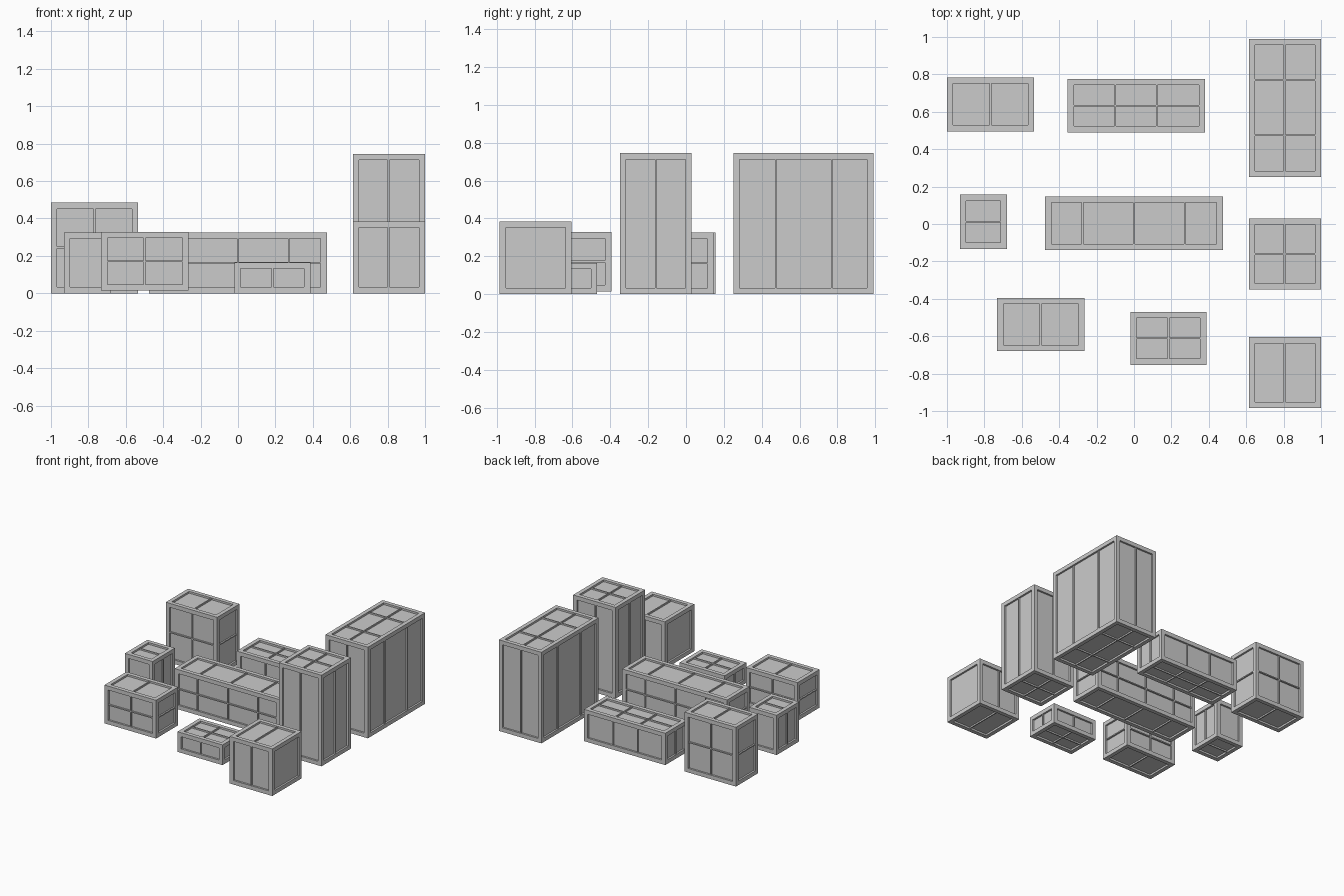
import bpy, bmesh
from mathutils import Matrix, Vector

if "Cube" in bpy.data.objects:
    bpy.data.objects.remove(bpy.data.objects["Cube"], do_unlink=True)

grey = bpy.data.materials.new("light_grey")
grey.use_nodes = True
grey.diffuse_color = (0.6, 0.6, 0.6, 1)
grey.node_tree.nodes["Principled BSDF"].inputs["Base Color"].default_value = grey.diffuse_color

RIM = 0.033       # width of the border around each face
RECESS = 0.015    # depth of the panels
BAR = 0.009       # thickness of the dividers
BAR_DROP = 0.003  # how far dividers sit below the border


def add_object(name, bm):
    mesh = bpy.data.meshes.new(name)
    bm.to_mesh(mesh)
    bm.free()
    mesh.materials.append(grey)
    obj = bpy.data.objects.new(name, mesh)
    bpy.context.collection.objects.link(obj)


def block(bm, lo, hi):
    lo, hi = Vector(lo), Vector(hi)
    bmesh.ops.create_cube(bm, size=1, matrix=Matrix.Translation((lo + hi) / 2)
                          @ Matrix.Diagonal((*(hi - lo), 1)))


def crate(name, x, y, z, cuts):
    """Box with a recessed panel on every face, split by slabs at the cuts."""
    lo, hi = zip(x, y, z)
    # Bordered body
    bm = bmesh.new()
    block(bm, lo, hi)
    panels = list(bm.faces)
    bmesh.ops.inset_individual(bm, faces=panels, thickness=RIM, use_even_offset=True)
    bmesh.ops.inset_individual(bm, faces=panels, thickness=0, depth=-RECESS)
    add_object(name + "_frame", bm)
    # Thin slabs through the body show as dividers on the faces they cross
    bm = bmesh.new()
    for axis, positions in cuts.items():
        i = "xyz".index(axis)
        for p in positions:
            a = [v + BAR_DROP for v in lo]
            b = [v - BAR_DROP for v in hi]
            a[i], b[i] = p - BAR / 2, p + BAR / 2
            block(bm, a, b)
    add_object(name + "_dividers", bm)


# Right-hand column
crate("large_crate", (0.615, 1), (0.25, 0.99), (0, 0.745), {"x": [0.805], "y": [0.475, 0.77]})
crate("tall_crate", (0.615, 1), (-0.35, 0.03), (0, 0.745), {"x": [0.805], "y": [-0.16]})
crate("square_crate", (0.615, 1), (-0.985, -0.605), (0, 0.385), {"x": [0.805]})
# Middle row
crate("back_long_crate", (-0.355, 0.38), (0.49, 0.775), (0, 0.26),
      {"x": [-0.1, 0.122], "y": [0.632]})
crate("long_crate", (-0.475, 0.475), (-0.14, 0.147), (0, 0.325),
      {"x": [-0.275, 0, 0.272], "z": [0.163]})
crate("flat_crate", (-0.02, 0.387), (-0.753, -0.47), (0, 0.165), {"x": [0.184], "y": [-0.61]})
# Left-hand group
crate("upright_crate", (-1, -0.535), (0.495, 0.783), (0, 0.485), {"x": [-0.767], "z": [0.245]})
crate("small_crate", (-0.93, -0.68), (-0.133, 0.157), (0, 0.325), {"y": [0.012]})
crate("wide_crate", (-0.732, -0.265), (-0.68, -0.395), (0.015, 0.328),
      {"x": [-0.5], "z": [0.172]})
